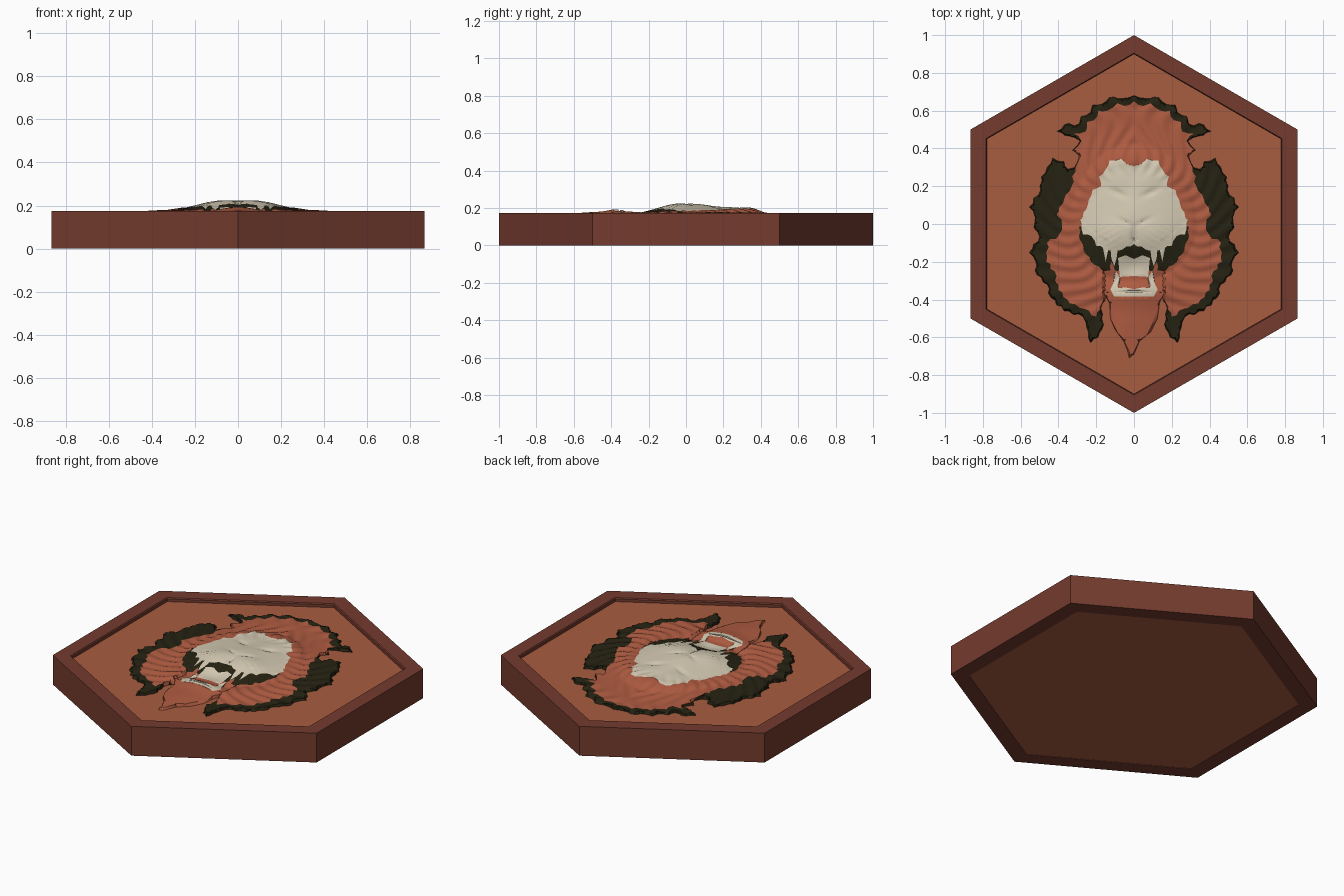
import bpy, bmesh, math, random
from mathutils import Vector
from mathutils.geometry import delaunay_2d_cdt

if "Cube" in bpy.data.objects:
    bpy.data.objects.remove(bpy.data.objects["Cube"])

random.seed(4)
PANEL_Z = 0.152


def material(name, srgb):
    m = bpy.data.materials.new(name)
    m.diffuse_color = [((c / 255 + 0.055) / 1.055) ** 2.4 for c in srgb] + [1]
    m.use_nodes = True
    m.node_tree.nodes["Principled BSDF"].inputs["Base Color"].default_value = m.diffuse_color
    return m


dark_wood = material("dark_wood", (116, 59, 46))
light_wood = material("light_wood", (167, 92, 64))
fur = material("rust_fur", (174, 91, 65))
bone = material("bone", (214, 203, 180))
black = material("blackish_mane", (37, 34, 18))


def make_object(name, bm, mats):
    me = bpy.data.meshes.new(name)
    bm.to_mesh(me)
    bm.free()
    for m in mats:
        me.materials.append(m)
    ob = bpy.data.objects.new(name, me)
    bpy.context.collection.objects.link(ob)
    return ob


def hex_ring(bm, r, z):
    return [bm.verts.new((r * math.cos(math.radians(30 + 60 * k)),
                          r * math.sin(math.radians(30 + 60 * k)), z)) for k in range(6)]


def hex_loft(name, profile, mat, closed):
    """Hexagonal sweep of (radius, z) points, as a ring or a capped solid."""
    bm = bmesh.new()
    rings = [hex_ring(bm, r, z) for r, z in profile]
    pairs = list(zip(rings, rings[1:] + rings[:1])) if closed else list(zip(rings, rings[1:]))
    for a, b in pairs:
        for k in range(6):
            j = (k + 1) % 6
            bm.faces.new((a[k], a[j], b[j], b[k]))
    if not closed:
        bm.faces.new(rings[0][::-1])
        bm.faces.new(rings[-1])
    bmesh.ops.recalc_face_normals(bm, faces=bm.faces)
    return make_object(name, bm, [mat])


# Frame and backing panel
hex_loft("hexagonal_frame", [(1, 0), (1, 0.174), (0.905, 0.174), (0.9, 0.168), (0.9, 0)], dark_wood, True)
hex_loft("backing_panel", [(0.901, 0.002), (0.901, PANEL_Z)], light_wood, False)


# Outline helpers for the lion relief
def jag(pts, amp):
    """Break up straight edges into ragged fur."""
    out = []
    for p, q in zip(pts, pts[1:]):
        out.append(p)
        d = Vector(q) - Vector(p)
        n = int(d.length / 0.022)
        for i in range(1, n):
            o = amp * random.uniform(0.3, 1) * (-1) ** i
            s = d.normalized()
            out.append((p[0] + d.x * i / n - s.y * o, p[1] + d.y * i / n + s.x * o))
    return out + [pts[-1]]


def mirrored(half, amp=0.0):
    h = jag(half, amp) if amp else half
    return h + [(-x, y) for x, y in reversed(h) if x > 1e-6]


def flip(poly):
    return [(-x, y) for x, y in reversed(poly)]


mane = mirrored([(0, .68), (.06, .665), (.13, .67), (.17, .635), (.22, .63), (.23, .59), (.28, .57),
                 (.29, .53), (.37, .525), (.41, .49), (.34, .465), (.285, .44), (.325, .39), (.29, .36),
                 (.315, .30), (.35, .29), (.37, .33), (.43, .35), (.46, .30), (.49, .25), (.495, .18),
                 (.555, .09), (.525, .04), (.53, -.02), (.50, -.07), (.555, -.15), (.52, -.2), (.515, -.27),
                 (.46, -.32), (.44, -.39), (.37, -.46), (.27, -.49), (.25, -.55), (.23, -.63), (.19, -.60),
                 (.16, -.53), (.175, -.45), (.15, -.38), (0, -.38)], 0.008)
inner_fur = mirrored([(0, .65), (.05, .625), (.09, .64), (.14, .60), (.19, .60), (.21, .55), (.25, .54),
                      (.255, .49), (.32, .48), (.28, .44), (.32, .39), (.29, .36), (.31, .30), (.33, .2),
                      (.37, .13), (.41, .05), (.38, 0), (.40, -.06), (.46, -.1), (.465, -.2), (.42, -.25),
                      (.40, -.35), (.34, -.42), (.26, -.45), (.20, -.49), (.17, -.43), (.14, -.37),
                      (0, -.37)], 0.009)
beard = [(-.16, -.36), (-.13, -.42), (-.125, -.5), (-.10, -.56), (-.055, -.62), (-.035, -.67), (-.025, -.71),
         (0, -.69), (.03, -.62), (.09, -.57), (.125, -.5), (.135, -.42), (.16, -.36)]
cheek_shadow = mirrored([(0, -.08), (.15, -.08), (.24, -.02), (.29, -.01), (.28, -.09), (.255, -.16),
                         (.21, -.215), (.16, -.25), (.125, -.245), (.12, -.2), (.1, -.25), (0, -.25)], 0.007)
face = mirrored([(0, .305), (.04, .32), (.07, .345), (.13, .335), (.15, .29), (.185, .25), (.175, .2),
                 (.22, .18), (.245, .1), (.285, .02), (.27, -.055), (.225, -.065), (.20, -.115),
                 (.13, -.14), (.06, -.135), (0, -.105)], 0.006)
palate = mirrored([(0, -.185), (.045, -.165), (.085, -.18), (.075, -.28), (0, -.275)])
tongue = mirrored([(0, -.275), (.075, -.28), (.09, -.335), (0, -.335)])
lower_teeth = mirrored([(0, -.345), (.05, -.335), (.085, -.34), (.075, -.285), (.098, -.245), (.108, -.31),
                        (.125, -.345), (.105, -.385), (0, -.385)])
upper_fang = [(.085, -.125), (.125, -.13), (.12, -.18), (.105, -.225), (.092, -.18)]
side_tooth = [(.135, -.13), (.165, -.125), (.15, -.20)]

# Later regions lie over earlier ones: 0 mane, 1 fur, 2 bone
regions = [(mane, 0), (inner_fur, 1), (beard, 1), (cheek_shadow, 0), (tongue, 1), (palate, 2),
           (lower_teeth, 2), (upper_fang, 2), (flip(upper_fang), 2), (side_tooth, 2),
           (flip(side_tooth), 2), (face, 2)]
boxes = [(min(p[0] for p in g), max(p[0] for p in g), min(p[1] for p in g), max(p[1] for p in g))
         for g, _ in regions]


def inside(x, y, poly):
    hit = False
    for (ax, ay), (bx, by) in zip(poly, poly[1:] + poly[:1]):
        if (ay > y) != (by > y) and x < (bx - ax) * (y - ay) / (by - ay) + ax:
            hit = not hit
    return hit


def region_at(x, y):
    for (poly, mat), (x0, x1, y0, y1) in reversed(list(zip(regions, boxes))):
        if x0 <= x <= x1 and y0 <= y <= y1 and inside(x, y, poly):
            return mat
    return None


def bump(x, y, cx, cy, rx, ry):
    return math.exp(-((x - cx) / rx) ** 2 - ((y - cy) / ry) ** 2)


def height(x, y):
    """Carved surface: skull dome, muzzle, brow, open jaw, beard and combed mane."""
    ax = abs(x)
    r = math.hypot(x, y)
    dome = max(0, 1 - (x / .33) ** 2 - (y / (.42 if y > 0 else .30)) ** 2)
    z = 0.160 + 0.054 * dome ** 0.75
    z += 0.012 * bump(ax, y, .09, -.05, .09, .08) + 0.008 * bump(x, y, 0, .05, .07, .08)   # muzzle, nose
    z += 0.006 * bump(ax, y, .08, .24, .06, .04)                                           # brow
    z -= 0.009 * bump(ax, y, .085, .165 + (ax - .085) * .4, .045, .014)                    # eyes
    z -= 0.008 * bump(ax, y, .05, .012 + (ax - .05) * .5, .04, .009)                       # nostrils
    z -= 0.012 * bump(x, y, 0, -.08, .011, .06)                                            # lip split
    whisk = bump(ax, y, .15, -.06, .07, .05)
    z += 0.0025 * whisk * math.sin((y + ax * .55) * 190)                                   # whisker folds
    z += 0.022 * bump(x, y, 0, -.36, .17, .07)                                             # chin
    z += 0.018 * max(0, 1 - (x / .13) ** 2) * bump(x, y, 0, -.48, .3, .17)                 # beard
    z -= 0.022 * bump(x, y, 0, -.22, .085, .07)                                            # mouth cavity
    if r > .25 and not (ax < .16 and y < -.1):
        ang = math.atan2(ax, y)
        fade = min(1, (r - .25) / .08)
        z += fade * (0.005 + 0.004 * math.sin(ang * 34 + 5 * math.sin(r * 14)))           # locks
        z += fade * 0.010 * bump(r, 0, .36, 0, .10, 1)
    return max(z, PANEL_Z + 0.004)


# Triangulate the outlines together with an even field of points
pts, edges = [], []
for poly, _ in regions:
    s = len(pts)
    pts += [Vector(p) for p in poly]
    edges += [(s + i, s + (i + 1) % len(poly)) for i in range(len(poly))]
STEP = 0.0125
for i in range(-45, 46):
    for j in range(-57, 56):
        pts.append(Vector(((i + 0.5 * (j % 2)) * STEP, j * STEP)))
verts, _, tris, *_ = delaunay_2d_cdt(pts, edges, [], 0, 1e-5)

bm = bmesh.new()
bv = [bm.verts.new((v.x, v.y, height(v.x, v.y))) for v in verts]
for t in tris:
    c = sum((verts[i] for i in t), Vector((0, 0))) / 3
    mat = region_at(c.x, c.y)
    if mat is not None:
        bm.faces.new([bv[i] for i in t]).material_index = mat
bmesh.ops.delete(bm, geom=[v for v in bm.verts if not v.link_faces], context='VERTS')
# Outer rim of the carving meets the panel
for v in bm.verts:
    if v.is_boundary:
        v.co.z = PANEL_Z - 0.001
bm.normal_update()
if sum(f.normal.z for f in bm.faces) < 0:
    bmesh.ops.reverse_faces(bm, faces=bm.faces)
lion = make_object("lion_head_relief", bm, [black, fur, bone])
bpy.context.view_layer.objects.active = lion
lion.select_set(True)
bpy.ops.object.shade_smooth_by_angle(angle=math.radians(40))
